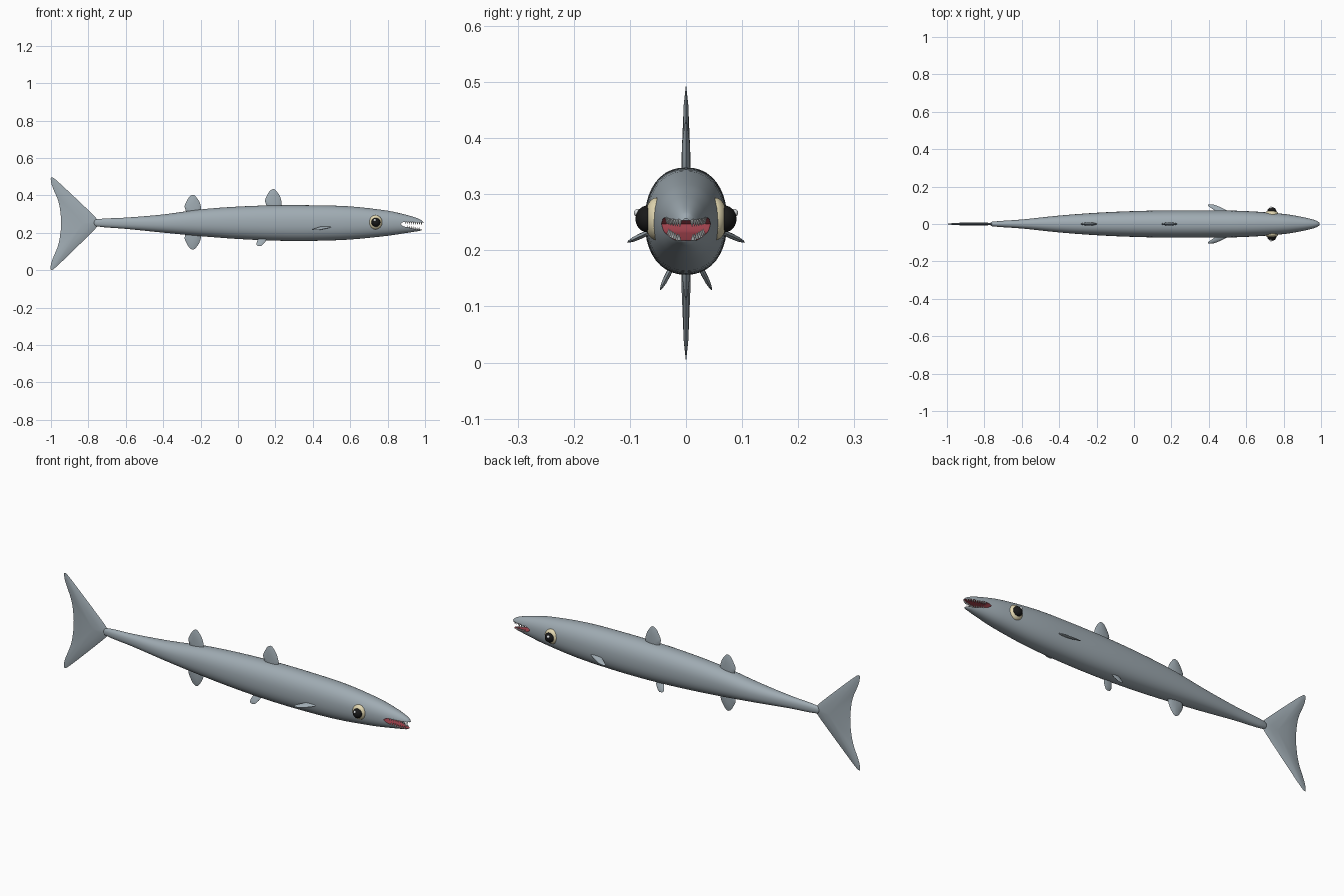
import bpy, bmesh, math
from mathutils import Vector

old = bpy.data.objects.get("Cube")
if old:
    bpy.data.objects.remove(old, do_unlink=True)


def material(name, rgb):
    m = bpy.data.materials.new(name)
    m.use_nodes = True
    m.diffuse_color = (*rgb, 1)
    bsdf = m.node_tree.nodes["Principled BSDF"]
    bsdf.inputs["Base Color"].default_value = (*rgb, 1)
    bsdf.inputs["Roughness"].default_value = 0.6
    return m


GREY = material("silver grey", (0.35, 0.41, 0.45))
RED = material("mouth red", (0.38, 0.06, 0.08))
CREAM = material("eye cream", (0.76, 0.68, 0.44))
BLACK = material("pupil black", (0.01, 0.01, 0.01))
WHITE = material("tooth white", (0.75, 0.77, 0.78))


def finish(name, bm, mats, angle=40):
    bmesh.ops.recalc_face_normals(bm, faces=bm.faces[:])
    me = bpy.data.meshes.new(name)
    bm.to_mesh(me)
    bm.free()
    for m in mats:
        me.materials.append(m)
    smooth(me, angle)
    ob = bpy.data.objects.new(name, me)
    bpy.context.scene.collection.objects.link(ob)
    return ob


def smooth(me, angle):
    for p in me.polygons:
        p.use_smooth = True
    me.set_sharp_from_angle(angle=math.radians(angle))


# Body stations: x, top z, bottom z, half width
KEYS = [(-.772, .258, .248, .004), (-.76, .272, .235, .012), (-.6, .281, .221, .024),
        (-.4, .298, .201, .045), (-.2, .325, .182, .060), (0, .340, .167, .069),
        (.2, .347, .158, .073), (.4, .347, .157, .073), (.6, .341, .164, .069),
        (.8, .318, .184, .054), (.9, .296, .199, .038), (.95, .281, .207, .027),
        (.98, .268, .213, .017), (.992, .257, .226, .008)]


def station(x):
    """Smooth interpolation of the body stations."""
    i = 0
    while i < len(KEYS) - 2 and x > KEYS[i + 1][0]:
        i += 1
    a, b = KEYS[i], KEYS[i + 1]
    p, n = KEYS[max(i - 1, 0)], KEYS[min(i + 2, len(KEYS) - 1)]
    h = b[0] - a[0]
    t = (x - a[0]) / h
    out = []
    for k in (1, 2, 3):
        m0 = (b[k] - p[k]) / (b[0] - p[0]) * h
        m1 = (n[k] - a[k]) / (n[0] - a[0]) * h
        out.append((2*t**3 - 3*t**2 + 1) * a[k] + (t**3 - 2*t**2 + t) * m0
                   + (3*t**2 - 2*t**3) * b[k] + (t**3 - t**2) * m1)
    return out


POWER = 0.9


def signed_pow(v):
    return math.copysign(abs(v) ** POWER, v)


def body_width(x, z):
    top, bot, w = station(x)
    s = min(abs(z - (top + bot) / 2) / ((top - bot) / 2), 1)
    return w * (1 - s ** (2 / POWER)) ** (POWER / 2)


# Body lofted from rounded cross-sections
bm = bmesh.new()
SIDES = 40
xs = []
for a, b in zip(KEYS, KEYS[1:]):
    xs += [a[0] + (b[0] - a[0]) * j / 4 for j in range(4)]
xs.append(KEYS[-1][0])
rings = []
for x in xs:
    top, bot, w = station(x)
    ring = []
    for j in range(SIDES):
        a = math.tau * j / SIDES
        ring.append(bm.verts.new((x, w * signed_pow(math.cos(a)),
                                  (top + bot) / 2 + (top - bot) / 2 * signed_pow(math.sin(a)))))
    rings.append(ring)
for r, s in zip(rings, rings[1:]):
    for j in range(SIDES):
        k = (j + 1) % SIDES
        bm.faces.new((r[j], r[k], s[k], s[j]))
bm.faces.new(rings[0])
bm.faces.new(rings[-1])
body = finish("body", bm, [GREY, RED])

# Mouth opening cut through the snout, leaving a red lining
bm = bmesh.new()
gape = [(.868, .247), (.88, .256), (.9, .259), (1.05, .250), (1.05, .216), (.95, .219), (.885, .234)]
front = bm.faces.new([bm.verts.new((x, -.1, z)) for x, z in gape])
ext = bmesh.ops.extrude_face_region(bm, geom=[front])
bmesh.ops.translate(bm, vec=(0, .2, 0), verts=[v for v in ext["geom"] if isinstance(v, bmesh.types.BMVert)])
for f in bm.faces:
    f.material_index = 1
cutter = finish("mouth_cutter", bm, [GREY, RED])
cutter.hide_render = True
mod = body.modifiers.new("mouth", "BOOLEAN")
mod.operation = "DIFFERENCE"
mod.solver = "EXACT"
mod.object = cutter
bpy.context.view_layer.update()
cut = bpy.data.meshes.new_from_object(body.evaluated_get(bpy.context.evaluated_depsgraph_get()))
body.modifiers.clear()
body.data = cut
bpy.data.objects.remove(cutter, do_unlink=True)
smooth(cut, 40)


# Teeth lining both jaws
def teeth(name, z_at, direction, xs, length):
    bm = bmesh.new()
    for x in xs:
        z = z_at(x)
        y = max(body_width(x, z) - .004, 0)
        for side in (-1, 1):
            made = bmesh.ops.create_cone(bm, cap_ends=True, segments=8, radius1=.0042,
                                         radius2=.0003, depth=length)["verts"]
            for v in made:
                v.co = Vector((x + v.co.x, side * y + v.co.y,
                               z + direction * (v.co.z + length * .4)))
    finish(name, bm, [WHITE])


teeth("upper_teeth", lambda x: .259 - (x - .9) * .06, -1,
      [.897 + i * .0105 for i in range(9)], .014)
teeth("lower_teeth", lambda x: .229 - (x - .9) * .16 if x < .95 else .219, 1,
      [.905 + i * .0105 for i in range(7)], .012)


# Fins: lens-shaped blades from a flat outline, placed by an origin and two axes
def fin(name, outline, centre, thick, origin=(0, 0, 0), u=(1, 0, 0), v=(0, 0, 1), rounds=2):
    pts = [Vector(p) for p in outline]
    for _ in range(rounds):  # corner-cutting to round the outline
        pts = [q for a, b in zip(pts, pts[1:] + pts[:1]) for q in (a.lerp(b, .2), a.lerp(b, .8))]
    o, u, v, c = Vector(origin), Vector(u).normalized(), Vector(v).normalized(), Vector(centre)
    n = u.cross(v)
    bm = bmesh.new()

    def place(p, off):
        return bm.verts.new(o + u * p.x + v * p.y + n * off)

    rim = [place(p, 0) for p in pts]
    count = len(pts)
    for side in (-1, 1):
        prev = rim
        for scale, h in ((.85, .45), (.5, .85)):
            ring = [place(c.lerp(p, scale), side * thick * h) for p in pts]
            for i in range(count):
                j = (i + 1) % count
                bm.faces.new((prev[i], prev[j], ring[j], ring[i]))
            prev = ring
        tip = place(c, side * thick)
        for i in range(count):
            bm.faces.new((prev[i], prev[(i + 1) % count], tip))
    finish(name, bm, [GREY], 60)


# Shared paddle outline, base at zero and rising along its second axis
PADDLE = [(-.025, -.04), (.03, -.04), (.046, .01), (.034, .052), (.005, .09), (-.02, .08), (-.047, .03), (-.043, .012)]
fin("front_dorsal_fin", PADDLE, (0, .0), .008, (.19, 0, .347))
fin("rear_dorsal_fin", PADDLE, (0, .0), .008, (-.24, 0, .316))
fin("anal_fin", PADDLE, (0, .0), .008, (-.24, 0, .197), v=(0, 0, -1))

TAIL = [(-.745, .268), (-.86, .378), (-.985, .495), (-1.003, .497), (-.997, .455), (-.955, .36), (-.943, .25),
        (-.957, .14), (-1, .04), (-1.003, .0), (-.985, .004), (-.86, .125), (-.745, .238)]
fin("tail_fin", TAIL, (-.83, .25), .009)

PECTORAL = [(.52, -.015), (.485, .012), (.43, .038), (.395, .041), (.395, .03), (.43, .005), (.45, -.015)]
PELVIC = [(.15, -.02), (.152, .008), (.125, .042), (.1, .038), (.098, .022), (.115, -.02)]
for side, label in ((1, "left"), (-1, "right")):
    fin(label + "_pectoral_fin", PECTORAL, (.455, .012), .005,
        (0, side * .069, .231), v=(0, side * .9, -.42))
    fin(label + "_pelvic_fin", PELVIC, (.125, .008), .005,
        (0, side * .028, .165), v=(0, side * .45, -.89))


# Eyes: cream ball, domed pupil and a small glint
def ball(name, loc, size, mat):
    bm = bmesh.new()
    bmesh.ops.create_uvsphere(bm, u_segments=28, v_segments=16, radius=1)
    for v in bm.verts:
        v.co = Vector(loc) + Vector(v.co[i] * size[i] for i in range(3))
    finish(name, bm, [mat], 80)


for side, label in ((1, "left"), (-1, "right")):
    ball(label + "_eye", (.735, side * .052, .256), (.037, .022, .038), CREAM)
    ball(label + "_pupil", (.737, side * .068, .256), (.024, .022, .024), BLACK)
    ball(label + "_eye_glint", (.732, side * .086, .267), (.007, .007, .007), WHITE)
